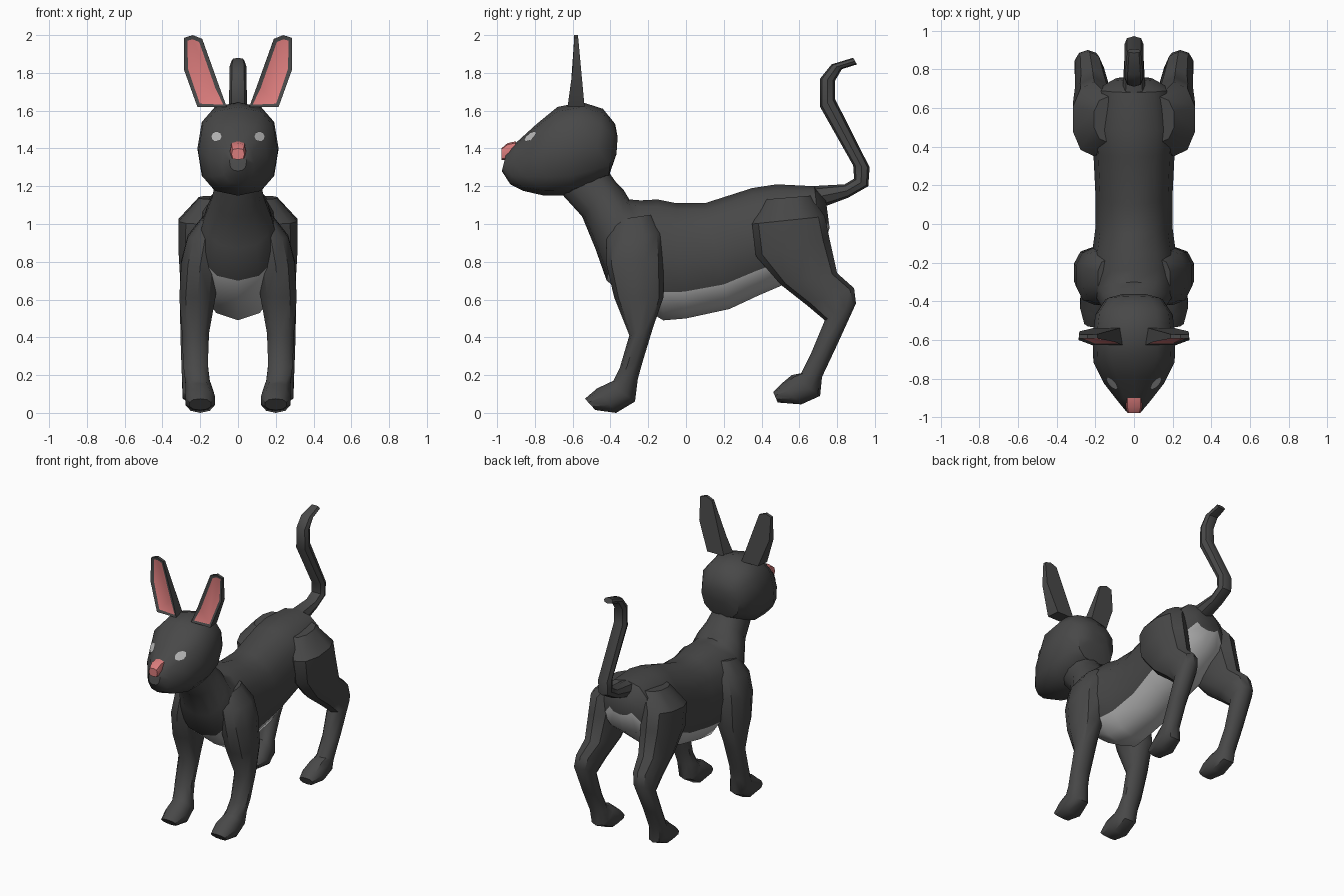
import bpy, bmesh, math
from mathutils import Vector
from mathutils.bvhtree import BVHTree


def material(name, rgb):
    m = bpy.data.materials.new(name)
    m.diffuse_color = (*rgb, 1)
    return m


FUR = material("dark grey fur", (0.065, 0.065, 0.065))
PALE = material("pale grey", (0.46, 0.46, 0.46))
PINK = material("pink skin", (0.70, 0.20, 0.20))


def finish(name, bm, mats, mirror=False, angle=40):
    bmesh.ops.recalc_face_normals(bm, faces=bm.faces)
    me = bpy.data.meshes.new(name)
    bm.to_mesh(me)
    bm.free()
    ob = bpy.data.objects.new(name, me)
    bpy.context.collection.objects.link(ob)
    for m in mats:
        me.materials.append(m)
    if mirror:
        ob.modifiers.new("mirror", 'MIRROR')
    bpy.ops.object.select_all(action='DESELECT')
    ob.select_set(True)
    bpy.context.view_layer.objects.active = ob
    bpy.ops.object.shade_smooth_by_angle(angle=math.radians(angle))
    return ob


def loft(name, rings, mats=(FUR,), n=12, power=0.9, mirror=False, paint=None):
    """Rings are (top y, top z, bottom y, bottom z, half width, centre x)."""
    bm = bmesh.new()
    loops = []
    for r in rings:
        ty, tz, by, bz, hw = r[:5]
        cx = r[5] if len(r) > 5 else 0
        loop = []
        for j in range(n):
            a = 2 * math.pi * j / n
            s, c = (math.copysign(abs(v) ** power, v) if abs(v) > 1e-6 else 0
                    for v in (math.sin(a), math.cos(a)))
            loop.append(bm.verts.new((cx + hw * s, (ty + by) / 2 - c * (ty - by) / 2,
                                      (tz + bz) / 2 - c * (tz - bz) / 2)))
        loops.append(loop)
    for i in range(len(loops) - 1):
        for j in range(n):
            k = (j + 1) % n
            f = bm.faces.new((loops[i][j], loops[i][k], loops[i + 1][k], loops[i + 1][j]))
            if paint:
                f.material_index = paint(i, j)
    bm.faces.new(loops[0])
    bm.faces.new(loops[-1])
    return finish(name, bm, mats, mirror)


# Torso and neck, rump to throat, with a pale belly
loft("torso", [
    (0.74, 1.13, 0.76, 0.98, 0.10),
    (0.68, 1.20, 0.72, 0.84, 0.19),
    (0.48, 1.21, 0.52, 0.68, 0.22),
    (0.35, 1.19, 0.38, 0.62, 0.21),
    (0.10, 1.11, 0.23, 0.55, 0.20),
    (-0.05, 1.11, 0.00, 0.50, 0.20),
    (-0.15, 1.13, -0.12, 0.49, 0.215),
    (-0.24, 1.125, -0.27, 0.58, 0.22),
    (-0.30, 1.13, -0.42, 0.70, 0.21),
    (-0.33, 1.18, -0.48, 0.87, 0.18),
    (-0.37, 1.22, -0.55, 1.04, 0.14),
    (-0.42, 1.29, -0.65, 1.15, 0.12),
    (-0.48, 1.40, -0.68, 1.25, 0.10),
], mats=(FUR, PALE), paint=lambda i, j: int(i < 8 and j in (0, 1, 10, 11)))

# Head, back of skull to muzzle
head = loft("head", [
    (-0.362, 1.46, -0.368, 1.37, 0.07),
    (-0.375, 1.53, -0.41, 1.25, 0.15),
    (-0.44, 1.61, -0.50, 1.20, 0.20),
    (-0.55, 1.645, -0.62, 1.15, 0.215),
    (-0.68, 1.62, -0.75, 1.15, 0.21),
    (-0.79, 1.53, -0.86, 1.175, 0.155),
    (-0.90, 1.43, -0.93, 1.21, 0.085),
    (-0.95, 1.38, -0.975, 1.28, 0.045),
], power=0.8)

# Nose
loft("nose", [
    (-0.90, 1.438, -0.91, 1.34, 0.042),
    (-0.945, 1.428, -0.95, 1.34, 0.042),
    (-0.978, 1.40, -0.978, 1.34, 0.034),
], mats=(PINK,), n=8, power=0.6)

# Eyes: thin plates laid onto the head surface
hm = bmesh.new()
hm.from_mesh(head.data)
tree = BVHTree.FromBMesh(hm)
bm = bmesh.new()


def on_head(x, z):
    hit, normal, _, _ = tree.ray_cast(Vector((x, -2, z)), Vector((0, 1, 0)))
    return bm.verts.new(hit + normal * 0.007)


centre = on_head(0.11, 1.46)
rim = [on_head(0.11 + 0.03 * math.cos(a), 1.46 + 0.027 * math.sin(a))
       for a in (math.pi * k / 4 for k in range(8))]
for k in range(8):
    bm.faces.new((centre, rim[k], rim[(k + 1) % 8]))
hm.free()
finish("eyes", bm, (PALE,), mirror=True)

# Ears: outline extruded front to back, with a pink inset
bm = bmesh.new()
outline = [(0.06, 1.62), (0.10, 1.73), (0.19, 1.98), (0.24, 2.0),
           (0.285, 1.985), (0.287, 1.82), (0.215, 1.62)]
front, back = [], []
for x, z in outline:
    t = (2.0 - z) / 0.38
    front.append(bm.verts.new((x, -0.592 - 0.035 * t ** 2, z)))
    back.append(bm.verts.new((x + 0.01 * t * (1 if x < 0.15 else -1), -0.572 + 0.035 * t, z)))
face = bm.faces.new(front)
bm.faces.new(back)
for k in range(7):
    m = (k + 1) % 7
    bm.faces.new((front[k], front[m], back[m], back[k]))
bmesh.ops.recalc_face_normals(bm, faces=bm.faces)
bmesh.ops.inset_region(bm, faces=[face], thickness=0.022, depth=-0.008)
face.material_index = 1
finish("ears", bm, (FUR, PINK), mirror=True)

# Front legs, shoulder to toes
loft("front_legs", [
    (-0.38, 1.02, -0.18, 1.05, 0.06, 0.13),
    (-0.42, 0.92, -0.13, 0.95, 0.095, 0.175),
    (-0.42, 0.78, -0.12, 0.82, 0.105, 0.20),
    (-0.38, 0.61, -0.12, 0.61, 0.100, 0.215),
    (-0.30, 0.41, -0.175, 0.45, 0.075, 0.225),
    (-0.35, 0.24, -0.23, 0.27, 0.068, 0.225),
    (-0.385, 0.17, -0.255, 0.18, 0.068, 0.215),
    (-0.41, 0.158, -0.27, 0.06, 0.075, 0.205),
    (-0.47, 0.13, -0.37, 0.0, 0.082, 0.20),
    (-0.535, 0.075, -0.48, 0.015, 0.06, 0.20),
], n=10, mirror=True)

# Hind legs, hip to toes
loft("hind_legs", [
    (0.42, 1.13, 0.66, 1.15, 0.08, 0.13),
    (0.35, 1.00, 0.735, 1.04, 0.115, 0.205),
    (0.37, 0.83, 0.76, 0.92, 0.110, 0.21),
    (0.50, 0.68, 0.80, 0.74, 0.095, 0.215),
    (0.64, 0.57, 0.89, 0.66, 0.078, 0.23),
    (0.735, 0.49, 0.90, 0.58, 0.070, 0.24),
    (0.66, 0.31, 0.80, 0.36, 0.060, 0.245),
    (0.61, 0.21, 0.72, 0.19, 0.060, 0.24),
    (0.56, 0.20, 0.71, 0.09, 0.068, 0.23),
    (0.50, 0.15, 0.61, 0.045, 0.078, 0.22),
    (0.462, 0.11, 0.485, 0.055, 0.055, 0.22),
], n=10, mirror=True)

# Tail
loft("tail", [
    (0.66, 1.20, 0.70, 1.08, 0.06),
    (0.84, 1.21, 0.86, 1.14, 0.05),
    (0.89, 1.24, 0.965, 1.20, 0.05),
    (0.885, 1.31, 0.972, 1.30, 0.05),
    (0.71, 1.62, 0.79, 1.66, 0.048),
    (0.71, 1.77, 0.79, 1.76, 0.045),
    (0.77, 1.845, 0.825, 1.82, 0.045),
    (0.885, 1.88, 0.905, 1.845, 0.035),
], n=8)
